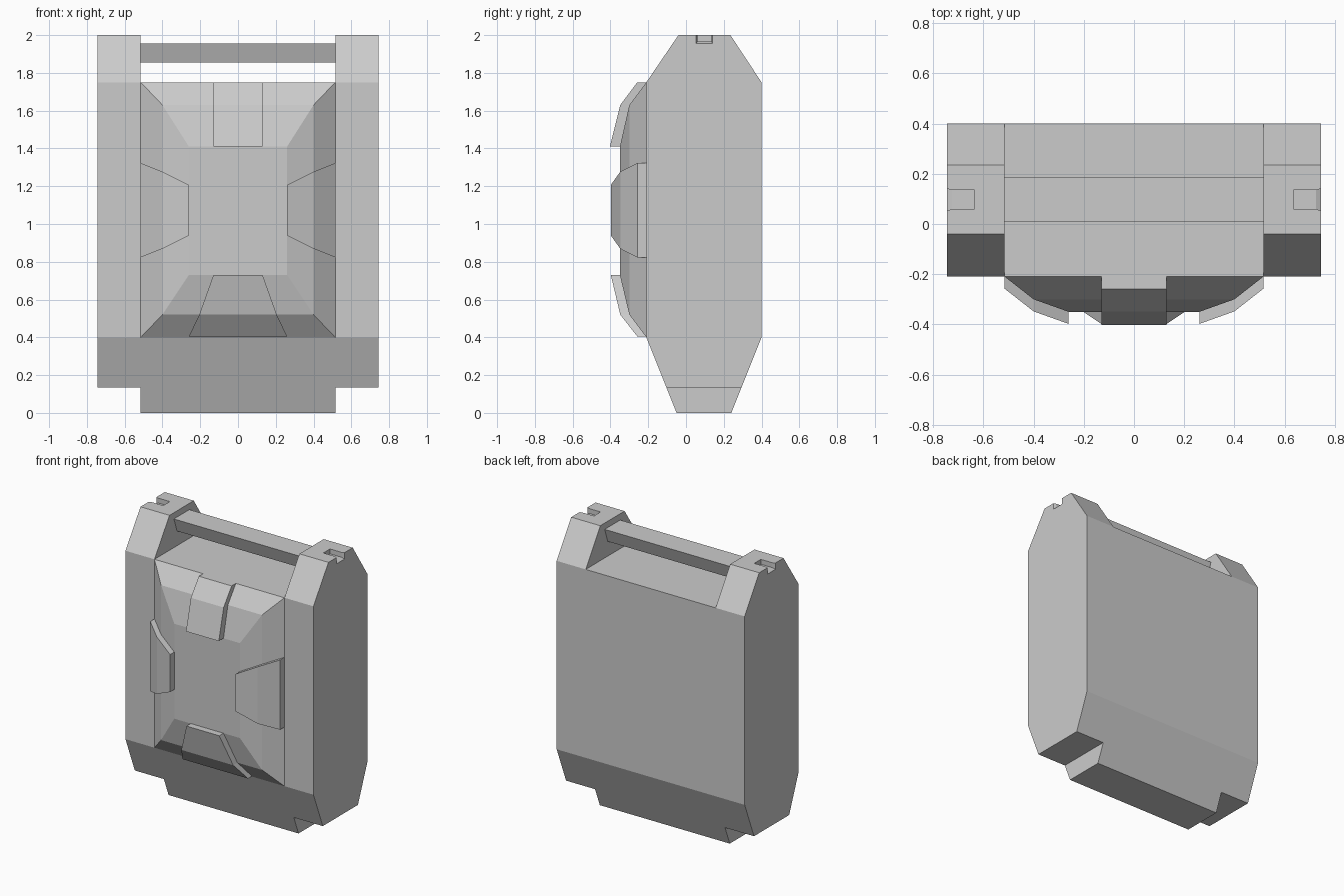
import bpy, bmesh

if "Cube" in bpy.data.objects:
    bpy.data.objects.remove(bpy.data.objects["Cube"])

def loft(name, rings, cap_start=True):
    """Skin a list of equal-length point rings and cap the ends."""
    bm = bmesh.new()
    vs = [[bm.verts.new(p) for p in r] for r in rings]
    n = len(rings[0])
    for a, b in zip(vs, vs[1:]):
        for i in range(n):
            j = (i + 1) % n
            bm.faces.new((a[i], a[j], b[j], b[i]))
    if cap_start:
        bm.faces.new(vs[0][::-1])
    bm.faces.new(vs[-1])
    bmesh.ops.recalc_face_normals(bm, faces=bm.faces)
    me = bpy.data.meshes.new(name)
    bm.to_mesh(me)
    bm.free()
    ob = bpy.data.objects.new(name, me)
    bpy.context.scene.collection.objects.link(ob)
    return ob

def extrude_x(name, profile, x0, x1):
    """Extrude a (y, z) profile along x."""
    return loft(name, [[(x, y, z) for y, z in profile] for x in (x0, x1)])

def box_ring(x, y0, y1, z0, z1):
    return [(x, y0, z0), (x, y1, z0), (x, y1, z1), (x, y0, z1)]

HALF, OUT = 0.515, 0.745

# Central body and carrying handle
extrude_x("body", [(-.21, 1.75), (.40, 1.75), (.40, .40), (.24, 0),
                   (-.05, 0), (-.21, .40)], -HALF, HALF)
extrude_x("handle", [(.01, 1.955), (.185, 1.955), (.15, 1.855), (.045, 1.855)],
          -HALF, HALF)

# Side columns with a small tapered notch in the top outer edge
column_profile = [(-.21, 1.75), (-.04, 2), (.235, 2), (.40, 1.75), (.40, .40),
                  (.294, .135), (-.104, .135), (-.21, .40)]
for side, s in (("left", -1), ("right", 1)):
    column = extrude_x(side + "_column", column_profile, s * HALF, s * OUT)
    cutter = loft(side + "_notch_cutter", [
        box_ring(s * .635, .06, .135, 1.965, 2.05),
        box_ring(s * .725, .06, .135, 1.965, 2.05),
        box_ring(s * .75, .05, .142, 1.952, 2.05)])
    cutter.hide_render = True
    cutter.hide_set(True)
    mod = column.modifiers.new("notch", 'BOOLEAN')
    mod.object = cutter
    mod.operation = 'DIFFERENCE'
    mod.solver = 'EXACT'

# Raised front panel, stepped in two slopes
panel_steps = [(-.21, .515, .40, 1.75), (-.30, .40, .52, 1.63),
               (-.35, .26, .73, 1.41)]
loft("front_panel", [[(-x, y, z0), (x, y, z0), (x, y, z1), (-x, y, z1)]
                     for y, x, z0, z1 in panel_steps], cap_start=False)

# Four clips that follow the panel slopes, raised above them
def clip(name, positions, widths, place):
    rings = []
    for p, w, y in zip(positions, widths, (-.21, -.30, -.35)):
        top = y - .048
        rings.append([place(p, -w, y), place(p, w, y),
                      place(p, w, top), place(p, -w, top)])
    loft(name, rings)

clip("top_clip", (1.75, 1.63, 1.41), (.13, .13, .13), lambda p, w, y: (w, y - (.005 if y < -.36 else 0), p))
clip("bottom_clip", (.405, .52, .73), (.26, .205, .13), lambda p, w, y: (w, y, p))
for side, s in (("left", -1), ("right", 1)):
    clip(side + "_clip", (.515, .40, .26), (.25, .204, .134),
         lambda p, w, y, s=s: (s * p, y, 1.073 + w))
